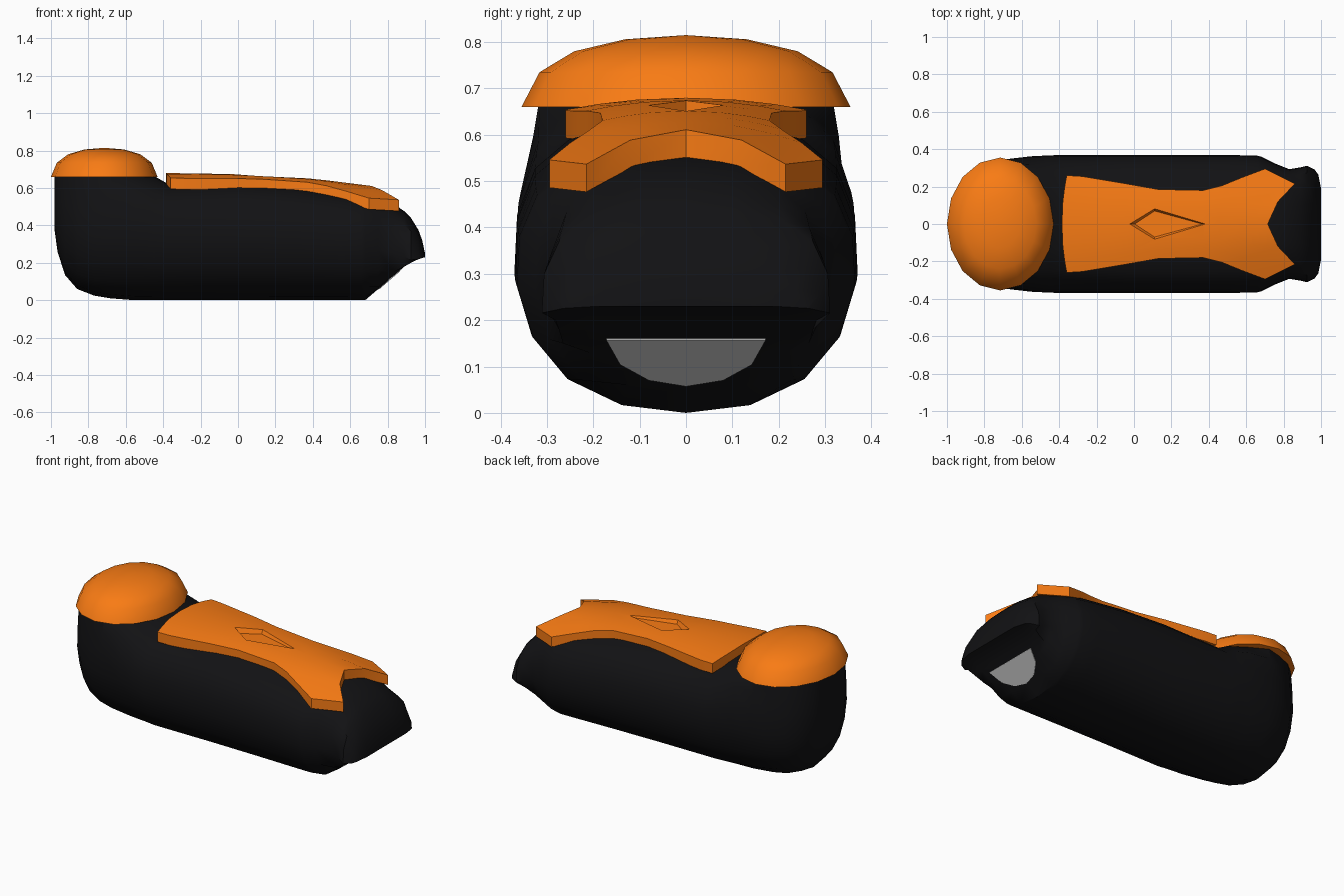
import bpy, bmesh, math

if "Cube" in bpy.data.objects:
    bpy.data.objects.remove(bpy.data.objects["Cube"])

def material(name, color):
    m = bpy.data.materials.new(name)
    m.diffuse_color = color
    m.use_nodes = True
    m.node_tree.nodes["Principled BSDF"].inputs["Base Color"].default_value = m.diffuse_color
    return m

BLACK = material("black", (0.006, 0.006, 0.007, 1))
ORANGE = material("orange", (0.95, 0.2, 0.007, 1))

def make(name, verts, faces, mat=None, smooth=None):
    me = bpy.data.meshes.new(name)
    me.from_pydata(verts, [], faces)
    ob = bpy.data.objects.new(name, me)
    bpy.context.collection.objects.link(ob)
    bm = bmesh.new()
    bm.from_mesh(me)
    bmesh.ops.remove_doubles(bm, verts=bm.verts, dist=0.0002)
    bmesh.ops.recalc_face_normals(bm, faces=bm.faces)
    bm.to_mesh(me)
    bm.free()
    if mat:
        me.materials.append(mat)
    if smooth:
        bpy.ops.object.select_all(action='DESELECT')
        ob.select_set(True)
        bpy.context.view_layer.objects.active = ob
        bpy.ops.object.shade_smooth_by_angle(angle=math.radians(smooth))
    return ob

def bridge(n, rings):
    return [(r*n+i, r*n+(i+1) % n, (r+1)*n+(i+1) % n, (r+1)*n+i)
            for r in range(rings-1) for i in range(n)]

def lerp(table, x):
    for (a, p), (b, q) in zip(table, table[1:]):
        if x <= b:
            return p + (q-p)*max(0, (x-a)/(b-a))
    return table[-1][1]

# Body: half cross-section (width, height) lofted along x, undercut below the nose
low = [(0, 0), (.38, .03), (.70, .13), (.905, .29), (1, .49)]
rounded = low + [(.985, .68), (.88, .84), (.68, .94), (.35, .99), (0, 1)]
square = low + [(.985, .68), (.95, .85), (.91, .97), (.5, 1), (0, 1)]
undercut = [(.68, 0), (.89, .18), (.95, .215), (1, .23)]
stations = [  # x, half width, bottom, top
    (-.98, .10, .37, .68), (-.965, .155, .26, .68), (-.925, .225, .135, .68),
    (-.86, .285, .06, .68), (-.77, .325, .025, .69), (-.68, .347, .01, .70),
    (-.55, .362, 0, .70), (-.45, .367, 0, .665), (-.38, .369, 0, .625),
    (0, .37, 0, .628), (.3, .37, 0, .61), (.55, .368, 0, .578),
    (.66, .365, 0, .56), (.68, .36, 0, .558), (.75, .325, 0, .545),
    (.83, .293, 0, .517), (.89, .303, 0, .475), (.925, .311, 0, .44),
    (.965, .292, 0, .375), (.985, .265, 0, .32), (1, .19, 0, .25)]
verts = []
for x, w, zb, zt in stations:
    prof = square if x < -.6 else rounded
    half = [(y*w, max(zb+(zt-zb)*t, lerp(undercut, x))) for y, t in prof]
    ring = half + [(-y, z) for y, z in half[-2:0:-1]]
    verts += [(x, y, z) for y, z in ring]
n = 2*len(rounded)-2
faces = bridge(n, len(stations))
faces += [tuple(range(n)), tuple(range(len(verts)-n, len(verts)))]
make("body", verts, faces, BLACK, 35)

# Domed rear cap
rings = [(1, .66), (.89, .735), (.68, .78), (.37, .806)]
n = 16
verts = [(-.715+.285*r*math.cos(2*math.pi*i/n), .355*r*math.sin(2*math.pi*i/n), z)
         for r, z in rings for i in range(n)]
verts.append((-.715, 0, .815))
faces = bridge(n, 4) + [(3*n+i, 3*n+(i+1) % n, 4*n) for i in range(n)]
faces.append(tuple(range(n)))
make("rear_cap", verts, faces, ORANGE, 35)

# Top plate: waisted sheet draped over the body, with a forked front end
crest = [(-.385, .68), (0, .674), (.4, .65), (.715, .611), (.77, .60), (.86, .575)]
def top_z(x, y):
    return lerp(crest, x) - (.37+.37*(x+.38))*y*y
us = [0, .41, .73, 1]
rows = [list(zip((-.385, -.382, -.372, -.36), (0, .107, .19, .26)))]
for x, w in [(-.28, .255), (-.16, .235), (-.04, .215), (.13, .185), (.37, .18),
             (.47, .205), (.58, .25)]:
    rows.append([(x, u*w) for u in us])
rows.append([(.715, 0), (.77, .12), (.86, .215), (.70, .295)])
sheet = [[(x, -y) for x, y in r[:0:-1]] + r for r in rows]
m, k = 7, len(sheet)
top = [(x, y, top_z(x, y)) for r in sheet for x, y in r]
verts = top + [(x, y, z-.06) for x, y, z in top]
grid = [(i*m+j, i*m+j+1, (i+1)*m+j+1, (i+1)*m+j) for i in range(k-1) for j in range(m-1)]
o = k*m
faces = grid + [tuple(v+o for v in f) for f in grid]
edge = ([j for j in range(m)] + [i*m+m-1 for i in range(1, k)] +
        [(k-1)*m+j for j in range(m-2, -1, -1)] + [i*m for i in range(k-2, 0, -1)])
faces += [(a, b, b+o, a+o) for a, b in zip(edge, edge[1:]+edge[:1])]
plate = make("top_plate", verts, faces, ORANGE, 30)

# Tapered diamond recess cut into the plate
def diamond(s, z):
    return [(.11+s*dx, s*dy, z) for dx, dy in [(-.13, 0), (0, -.085), (.31, 0), (0, .085)]]
cutter = make("diamond_cutter", diamond(.82, .642) + diamond(1.12, .69),
              bridge(4, 2) + [(0, 1, 2, 3), (4, 5, 6, 7)], ORANGE)
cutter.hide_render = True
cutter.hide_viewport = True
mod = plate.modifiers.new("recess", 'BOOLEAN')
mod.object = cutter
mod.operation = 'DIFFERENCE'
mod.solver = 'EXACT'

# Grey half-round panel on the undercut
half = [(.172, .16), (.142, .107), (.08, .073), (0, .06)]
out = half + [(-y, z) for y, z in half[-2::-1]]
n = len(out)
verts = [(.68+z*.21/.18+.65*d, y, z-.76*d) for d in (-.01, .004) for y, z in out]
make("undercut_panel", verts,
     bridge(n, 2) + [tuple(range(n)), tuple(range(n, 2*n))])
